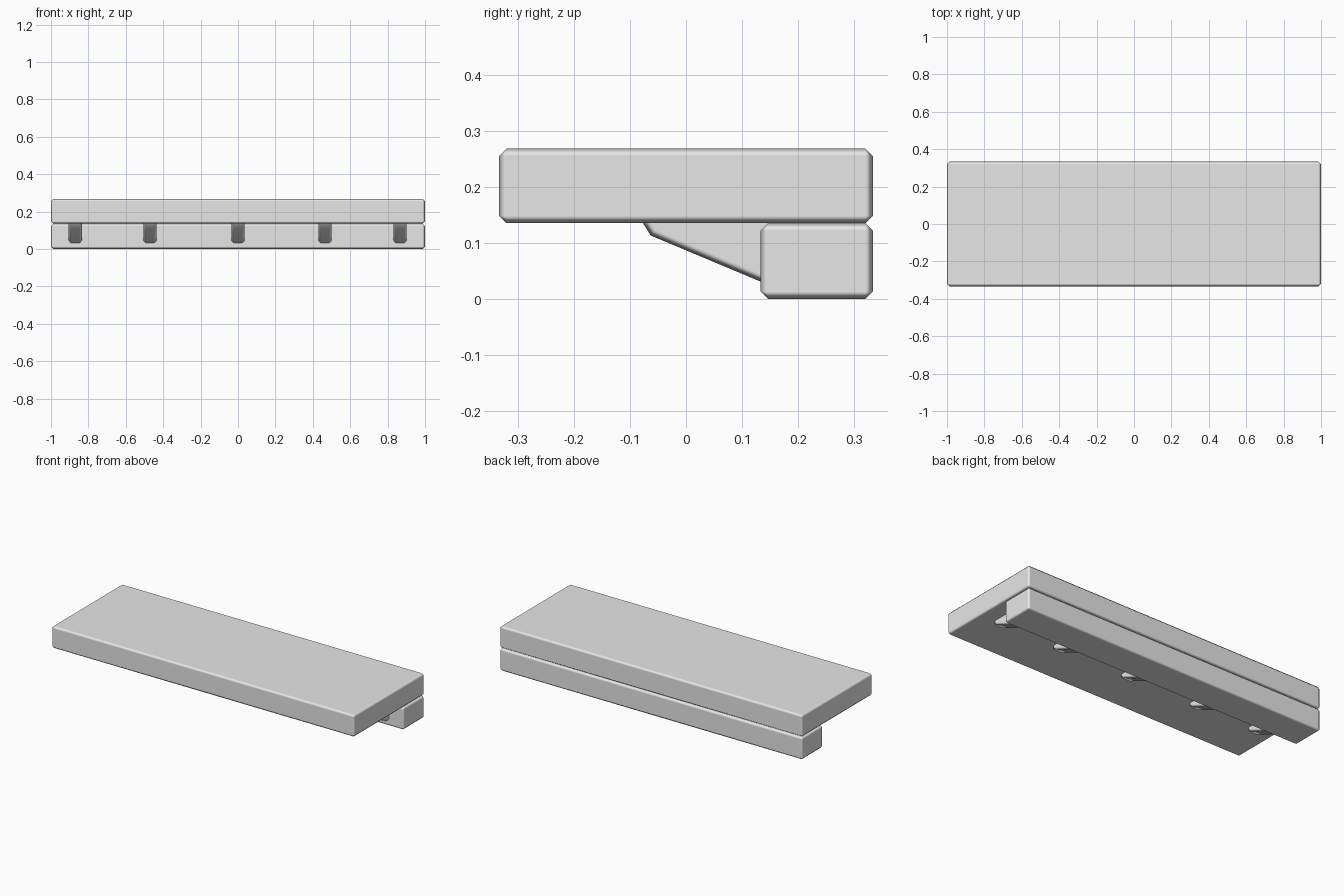
import bpy

if "Cube" in bpy.data.objects:
    bpy.data.objects.remove(bpy.data.objects["Cube"], do_unlink=True)

# Single plain grey finish
grey = bpy.data.materials.new("light_grey")
grey.use_nodes = True
grey.diffuse_color = (0.8, 0.8, 0.8, 1)
grey.node_tree.nodes["Principled BSDF"].inputs["Base Color"].default_value = (0.8, 0.8, 0.8, 1)

BEVEL = 0.013


def prism(name, profile, width, x=0):
    """Extrude a (y, z) profile along x, then chamfer its sharp edges."""
    n = len(profile)
    verts = [(s * width / 2, y, z) for s in (-1, 1) for y, z in profile]
    faces = [tuple(reversed(range(n))), tuple(range(n, 2 * n))]
    faces += [(i, (i + 1) % n, (i + 1) % n + n, i + n) for i in range(n)]
    mesh = bpy.data.meshes.new(name)
    mesh.from_pydata(verts, [], faces)
    mesh.materials.append(grey)
    mesh.shade_smooth()
    obj = bpy.data.objects.new(name, mesh)
    obj.location.x = x
    bpy.context.collection.objects.link(obj)
    bevel = obj.modifiers.new("chamfer", "BEVEL")
    bevel.width = BEVEL
    bevel.segments = 1
    bevel.limit_method = "ANGLE"
    bevel.angle_limit = 0.7
    bevel.harden_normals = True
    return obj


def rectangle(y0, y1, z0, z1):
    return [(y0, z0), (y1, z0), (y1, z1), (y0, z1)]


# Top slab and the rear beam carrying it
prism("shelf_board", rectangle(-0.333, 0.333, 0.135, 0.268), 2)
prism("rear_beam", rectangle(0.133, 0.333, 0, 0.135), 2)

# Tapered brackets, sunk into the slab and the beam
taper = [(-0.092, 0.16), (-0.063, 0.113), (0.16, 0.0195), (0.16, 0.16)]
for i, x in enumerate((-0.87, -0.47, 0, 0.465, 0.867), 1):
    prism(f"bracket_{i}", taper, 0.07, x)
